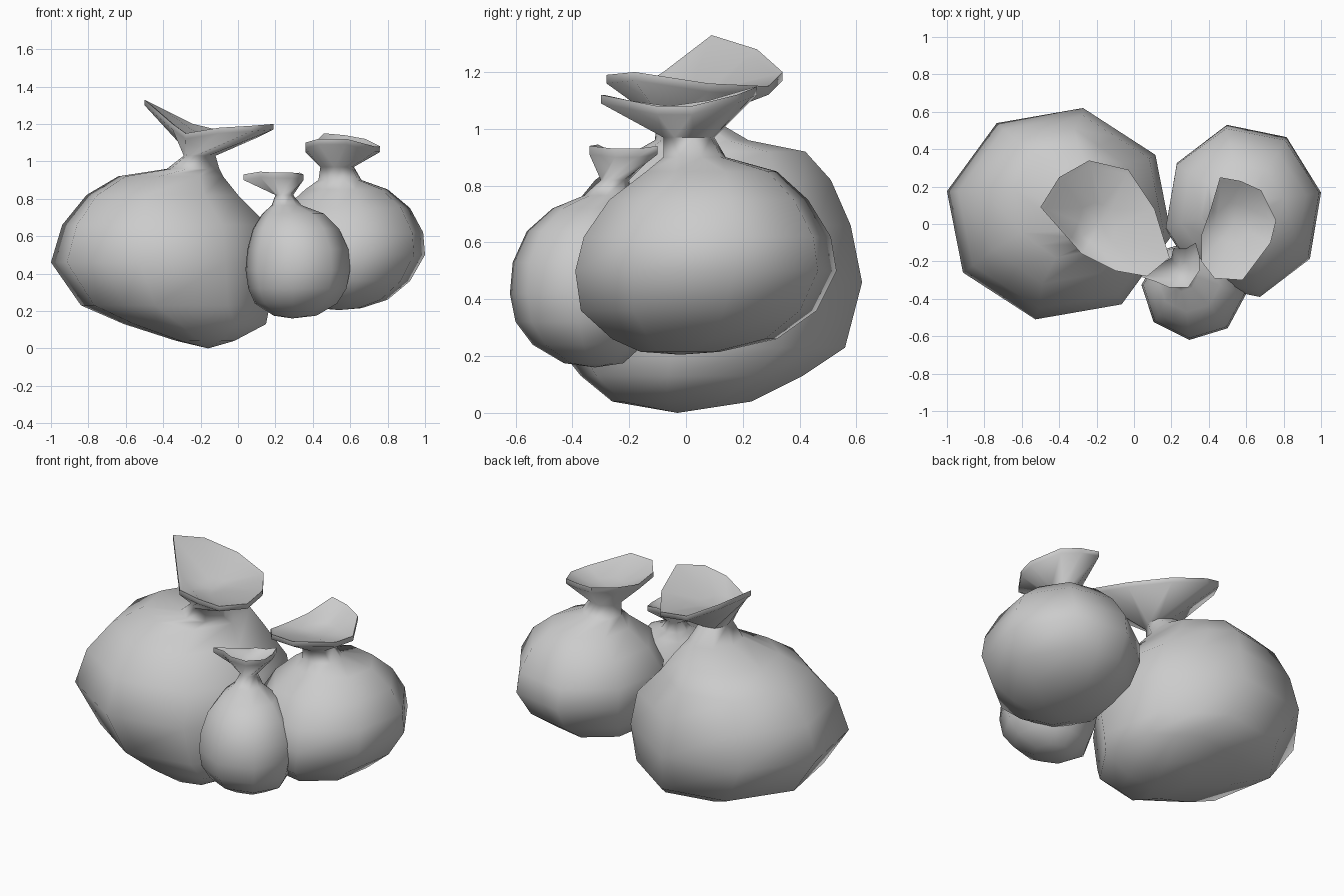
import bpy, bmesh, math
from mathutils import Vector

if "Cube" in bpy.data.objects:
    bpy.data.objects.remove(bpy.data.objects["Cube"])

SIDES = 10


def ring(z, x0, x1, y0, y1, phase=0.0):
    """Octagonal ring (two edges split, to match the rim) filling the given bounds."""
    octagon = [Vector((math.cos(a), math.sin(a))) for a in
               (math.radians(phase) + math.pi * k / 4 for k in range(8))]
    pts = []
    for k, p in enumerate(octagon):
        pts.append(p)
        if k in (1, 5):
            pts.append((p + octagon[k + 1]) / 2)
    lx, hx = min(p[0] for p in pts), max(p[0] for p in pts)
    ly, hy = min(p[1] for p in pts), max(p[1] for p in pts)
    return [Vector((x0 + (x1 - x0) * (px - lx) / (hx - lx),
                    y0 + (y1 - y0) * (py - ly) / (hy - ly), z)) for px, py in pts]


def centre(pts):
    return sum(pts, Vector()) / len(pts)


def sack(name, tip, sections, rim, phase=0.0):
    # body sections from bottom to neck
    rings = [ring(*s, phase) for s in sections]
    neck = rings[-1]
    nc = centre(neck)
    # flared mouth: outer lip, upper lip, inner lip, shallow throat
    lip = [Vector(p) for p in rim]
    lc = centre(lip)
    under = [p - Vector((0, 0, 0.03)) for p in lip]
    inner = [p.lerp(lc, 0.08) + Vector((0, 0, -0.01)) for p in lip]
    bottom = nc.lerp(lc, 0.5)
    throat = [n.lerp(p, 0.1) + Vector((0, 0, bottom.z - nc.z)) for n, p in zip(neck, lip)]
    rings += [under, lip, inner, throat]

    bm = bmesh.new()
    loops = [[bm.verts.new(p) for p in r] for r in rings]
    for a, b in zip(loops, loops[1:]):
        for k in range(SIDES):
            j = (k + 1) % SIDES
            bm.faces.new((a[k], a[j], b[j], b[k]))
    # closed base and throat floor
    base = bm.verts.new(tip)
    floor = bm.verts.new(bottom)
    for k in range(SIDES):
        j = (k + 1) % SIDES
        bm.faces.new((loops[0][j], loops[0][k], base))
        bm.faces.new((loops[-1][k], loops[-1][j], floor))
    bmesh.ops.recalc_face_normals(bm, faces=bm.faces)
    mesh = bpy.data.meshes.new(name)
    bm.to_mesh(mesh)
    bm.free()
    ob = bpy.data.objects.new(name, mesh)
    bpy.context.collection.objects.link(ob)
    bpy.ops.object.select_all(action='DESELECT')
    ob.select_set(True)
    bpy.context.view_layer.objects.active = ob
    bpy.ops.object.shade_smooth_by_angle(angle=math.radians(80))


# large sack on the left; sections are (z, x min, x max, y min, y max)
sack("large_sack", (-.16, -.03, 0),
     [(.04, -.33, -.02, -.26, .23), (.13, -.61, .15, -.37, .41),
      (.23, -.84, .17, -.45, .56), (.46, -1, .20, -.51, .62),
      (.66, -.94, .16, -.45, .58), (.82, -.81, 0, -.32, .51),
      (.92, -.64, -.08, -.18, .42), (.96, -.38, -.10, -.11, .22),
      (1.03, -.29, -.12, -.10, .10)],
     [(.11, .08, 1.16), (-.03, .29, 1.15), (-.24, .34, 1.20), (-.40, .25, 1.28),
      (-.50, .09, 1.33), (-.35, -.08, 1.20), (-.28, -.16, 1.15), (-.10, -.25, 1.18),
      (.07, -.28, 1.19), (.19, -.18, 1.20)], -12)

# medium sack on the right
sack("medium_sack", (.54, -.02, .205),
     [(.215, .42, .66, -.16, .12), (.26, .28, .80, -.26, .32),
      (.36, .21, .92, -.37, .46), (.50, .17, 1, -.39, .53),
      (.62, .17, .99, -.36, .51), (.75, .25, .92, -.27, .43),
      (.85, .36, .80, -.14, .32), (.90, .43, .66, -.08, .14),
      (.97, .44, .62, -.08, .10)],
     [(.76, .02, 1.08), (.68, .18, 1.12), (.57, .23, 1.14), (.46, .25, 1.15),
      (.41, .08, 1.10), (.36, -.06, 1.08), (.36, -.20, 1.10), (.43, -.29, 1.12),
      (.58, -.30, 1.12), (.73, -.10, 1.08)], 12)

# small sack in front
sack("small_sack", (.29, -.32, .16),
     [(.175, .19, .42, -.43, -.22), (.24, .09, .53, -.54, -.15),
      (.32, .055, .58, -.60, -.11), (.42, .04, .60, -.62, -.08),
      (.53, .05, .59, -.61, -.09), (.64, .08, .54, -.56, -.12),
      (.72, .13, .46, -.47, -.16), (.765, .18, .34, -.36, -.19),
      (.82, .20, .295, -.30, -.20)],
     [(.35, -.17, .93), (.33, -.10, .94), (.28, -.13, .93), (.21, -.13, .92),
      (.20, -.18, .93), (.03, -.28, .93), (.12, -.31, .945), (.19, -.34, .94),
      (.29, -.34, .94), (.35, -.25, .93)], -5)
